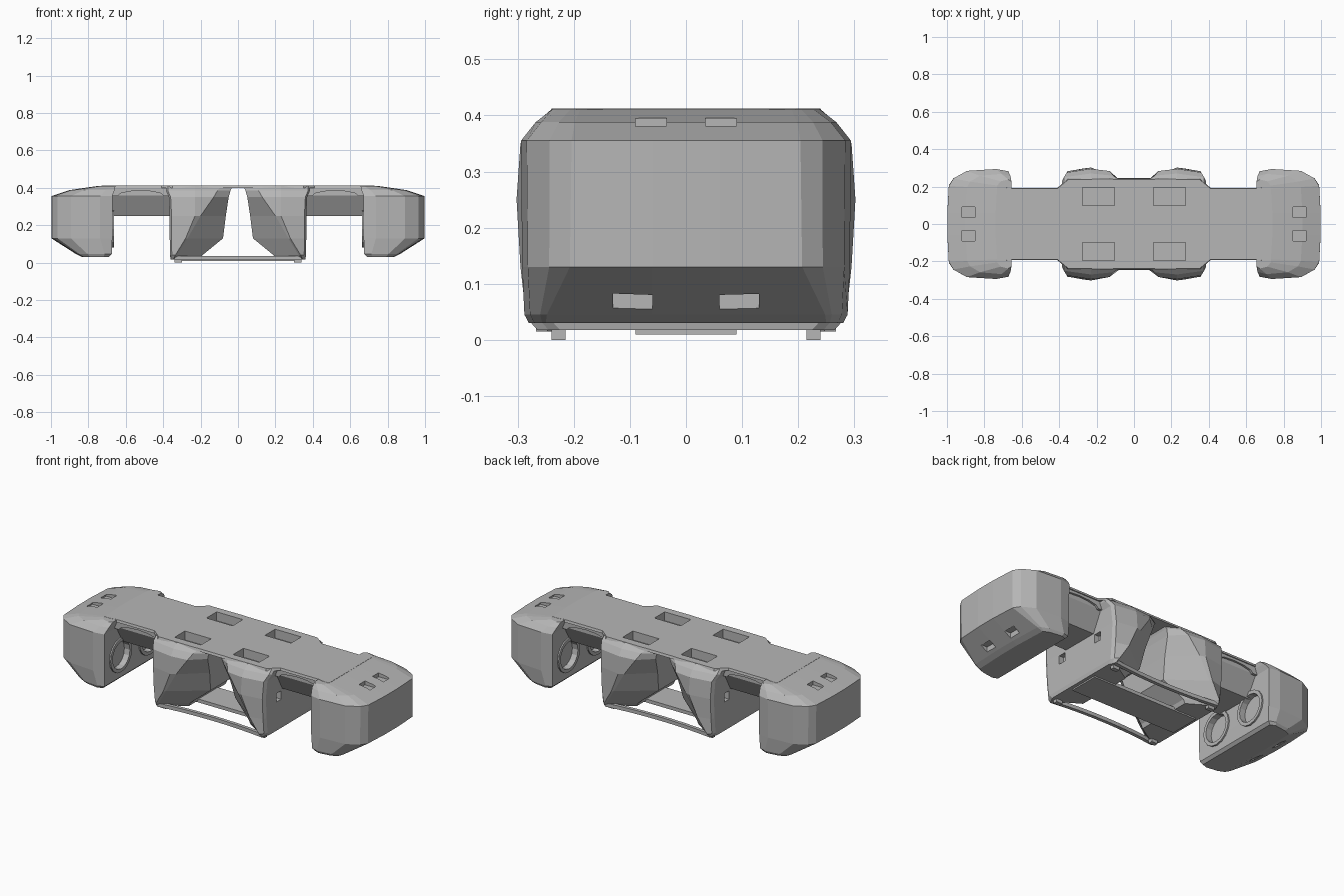
import bpy, bmesh, math
from mathutils import Matrix, Vector

cube = bpy.data.objects.get("Cube")
if cube:
    bpy.data.objects.remove(cube, do_unlink=True)

grey = bpy.data.materials.new("plain grey")
grey.use_nodes = True
COLOUR = (0.47, 0.47, 0.47, 1)
grey.diffuse_color = COLOUR
grey.node_tree.nodes["Principled BSDF"].inputs["Base Color"].default_value = COLOUR


def finish(name, bm, mirror=(True, False)):
    bmesh.ops.recalc_face_normals(bm, faces=bm.faces)
    mesh = bpy.data.meshes.new(name)
    bm.to_mesh(mesh)
    bm.free()
    mesh.materials.append(grey)
    ob = bpy.data.objects.new(name, mesh)
    bpy.context.scene.collection.objects.link(ob)
    if any(mirror):
        mod = ob.modifiers.new("mirror", 'MIRROR')
        mod.use_axis = (mirror[0], mirror[1], False)
        mod.use_mirror_merge = False
    return ob


def loft(name, rings, mirror=(True, False)):
    """Skin a stack of equal-length point rings and cap both ends."""
    bm = bmesh.new()
    rows = [[bm.verts.new(p) for p in ring] for ring in rings]
    n = len(rows[0])
    for a, b in zip(rows, rows[1:]):
        for i in range(n):
            j = (i + 1) % n
            bm.faces.new((a[i], a[j], b[j], b[i]))
    bm.faces.new(rows[0][::-1])
    bm.faces.new(rows[-1])
    return finish(name, bm, mirror)


def both_sides(half):
    """Close a half outline by reflecting it in y."""
    return half + [(x, -y) for x, y in reversed(half)]


def boxes(name, spans, mirror=(True, True)):
    bm = bmesh.new()
    for lo, hi in spans:
        lo, hi = Vector(lo), Vector(hi)
        m = Matrix.Translation((lo + hi) / 2) @ Matrix.Diagonal((*(hi - lo), 1))
        bmesh.ops.create_cube(bm, size=1, matrix=m)
    return finish(name, bm, mirror)


def cut(target, cutter):
    cutter.hide_render = True
    cutter.hide_viewport = True
    cutter.display_type = 'WIRE'
    mod = target.modifiers.new("cut", 'BOOLEAN')
    mod.operation = 'DIFFERENCE'
    mod.solver = 'EXACT'
    mod.object = cutter


# End blocks: long chamfer below, gentle slope to the tip above
rings = []
for z, tip, wide, inner, corner in (
        (.03, .835, .28, .69, .03), (.045, .865, .288, .675, .04),
        (.13, .998, .292, .672, .085), (.355, .998, .294, .672, .09),
        (.388, .90, .268, .66, .07), (.411, .74, .238, .655, .05)):
    run = tip - inner
    half = [(inner, wide - .012), (inner + run * .2, wide), (inner + run * .68, wide - .01),
            (inner + run * .9, wide - .01 - corner * .45), (tip - .008, wide - corner), (tip, 0.06)]
    rings.append([(x, y, z) for x, y in both_sides(half)])
end_blocks = loft("end_blocks", rings)

# Middle pods: wide above, cut back to a tapering inner nose below
rings = []
for z, nose, nose_y, corner, wide, outer in (
        (.018, .20, .17, .335, .265, .36), (.04, .19, .17, .325, .285, .364),
        (.13, .08, .14, .27, .295, .365), (.25, .065, .17, .20, .302, .365),
        (.35, .05, .21, .13, .295, .37), (.385, .04, .215, .11, .27, .385),
        (.409, .03, .20, .09, .242, .385)):
    half = [(nose, nose_y), (corner, wide - .012), (max(corner, .22) + .01, wide),
            (outer - .01, wide - .02), (outer, wide - .04)]
    rings.append([(x, y, z) for x, y in both_sides(half)])
pods = loft("middle_pods", rings)

# Deck plate over everything, waisted between pods and blocks
half = [(0, .243), (.09, .243), (.13, .245), (.35, .243), (.41, .193), (.66, .193), (.69, .2), (.73, .2)]
outline = both_sides(half)
deck = loft("deck", [[(x, y, .398) for x, y in outline],
                     [(x, y * .98, .412) for x, y in outline]])

# Arched slab under each waist
arch = [(.36, .40), (.36, .355)]
for i in range(7):
    a = math.pi * i / 6
    arch.append((.52 - .125 * math.cos(a), .355 + .03 * math.sin(a)))
arch += [(.68, .355), (.68, .40)]
loft("waist_arches", [[(x, y, z) for x, z in arch] for y in (-.187, .187)])

# Keel joining pods to blocks, its flanks sloping in and down
keel = [(.175, .395), (.175, .36), (.11, .25), (-.11, .25), (-.175, .36), (-.175, .395)]
loft("connecting_keels", [[(x, y, z) for y, z in keel] for x in (.355, .685)])

# Floor: centre strip and slim lips linking the pod bottoms
boxes("floor_strip", [((-.34, -.09, .01), (.34, .09, .03))], (False, False))
lip = []
for i in range(9):
    x = -.34 + .68 * i / 8
    y = .235 + .022 * (x / .34) ** 2
    lip.append([(x, y - .01, .015), (x, y + .01, .015), (x, y + .01, .036), (x, y - .01, .036)])
loft("floor_lips", lip, (False, True))
boxes("small_feet", [((.30, .215, 0), (.34, .24, .03))])

# Rectangular wells through the deck into the pods
wells = boxes("well_cutter", [((.105, .10, .36), (.275, .195, .45))])
cut(deck, wells)
cut(pods, wells)

# Square openings in the outer pod walls
cut(pods, boxes("pod_hole_cutter", [((.335, .12, .19), (.42, .165, .24))]))

# Recesses on each tip slope and slots in the lower chamfer
cut(end_blocks, boxes("slot_cutter", [((.85, .035, .372), (.92, .09, .43)),
                                      ((.88, .06, .04), (.92, .13, .085))]))

# Round sockets on the inner block faces, framed by rings
SOCKET_Y, SOCKET_Z = .135, .18
bm = bmesh.new()
turn = Matrix.Rotation(math.pi / 2, 4, 'Y')
bmesh.ops.create_cone(bm, cap_ends=True, segments=16, radius1=.08, radius2=.08, depth=.06,
                      matrix=Matrix.Translation((.67, SOCKET_Y, SOCKET_Z)) @ turn)
cut(end_blocks, finish("socket_cutter", bm, (True, True)))

rings = []
for i in range(17):
    a = math.tau * i / 16
    rings.append([(x, SOCKET_Y + r * math.cos(a), SOCKET_Z + r * math.sin(a))
                  for x, r in ((.664, .08), (.664, .1), (.685, .1), (.685, .08))])
loft("socket_rings", rings, (True, True))
